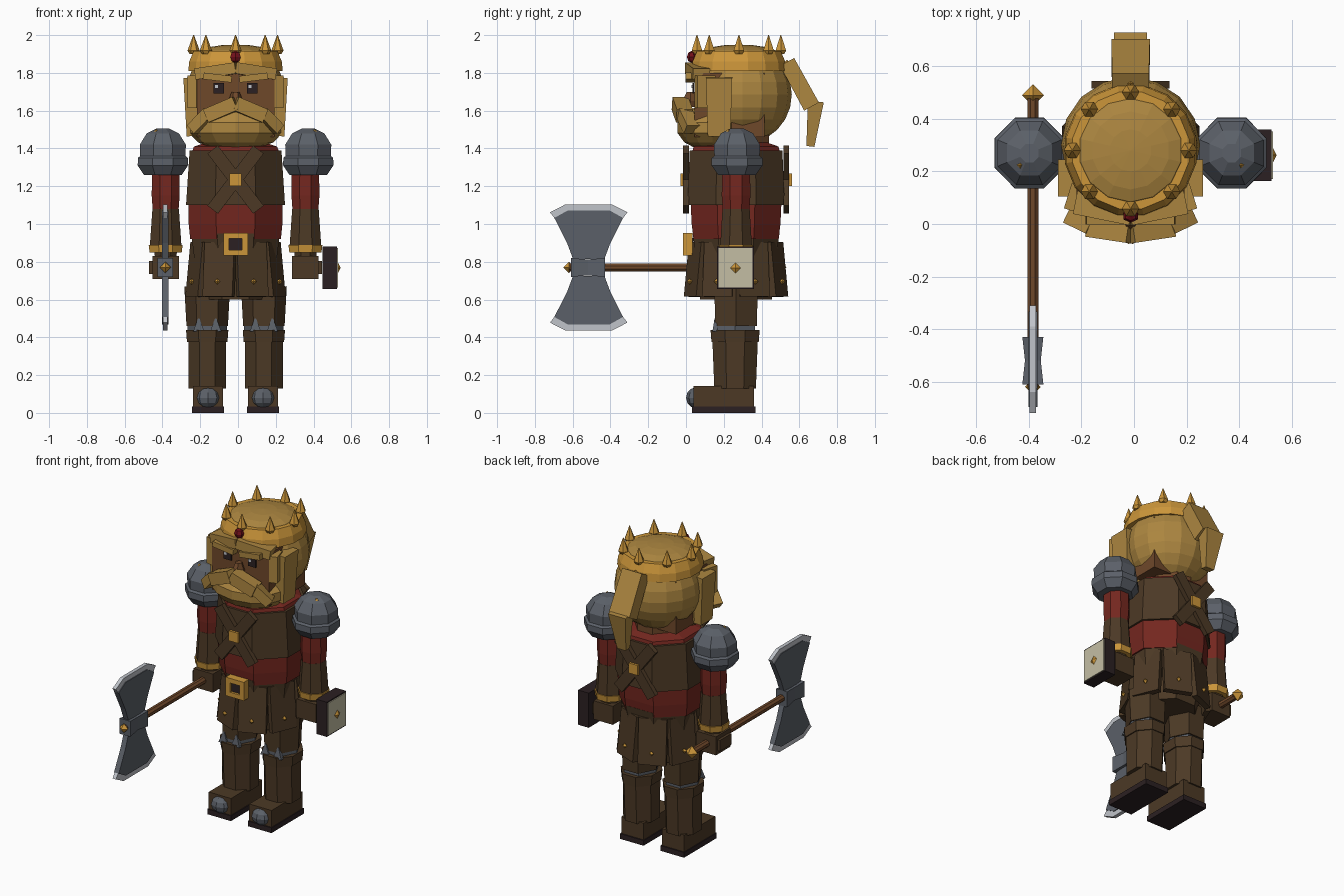
import bpy, bmesh, math
from mathutils import Matrix, Vector, Euler

old = bpy.data.objects.get("Cube")
if old:
    bpy.data.objects.remove(old)

CX, CY = -0.013, 0.265   # body axis


def material(name, code):
    rgb = [int(code[i:i + 2], 16) / 255 for i in (0, 2, 4)]
    lin = [c / 12.92 if c < 0.04 else ((c + 0.055) / 1.055) ** 2.4 for c in rgb]
    m = bpy.data.materials.new(name)
    m.use_nodes = True
    m.diffuse_color = (*lin, 1)
    m.node_tree.nodes["Principled BSDF"].inputs["Base Color"].default_value = (*lin, 1)
    return m


LEATHER = material("brown leather", "4c3925")
RED = material("red cloth", "74271f")
HAIR = material("blond hair", "ac8640")
GOLD = material("gold", "cc963a")
STEEL = material("dark steel", "5b6068")
EDGE = material("bright steel", "c0c4ca")
CREAM = material("cream", "c4bea4")
SKIN = material("tan brown", "6f482a")
DARK = material("near black", "2b2022")
GEM = material("red gem", "72101a")


def finish(name, bm, loc, mat, rot=(0, 0, 0)):
    bmesh.ops.recalc_face_normals(bm, faces=bm.faces)
    me = bpy.data.meshes.new(name)
    bm.to_mesh(me)
    bm.free()
    me.materials.append(mat)
    ob = bpy.data.objects.new(name, me)
    ob.location = (loc[0] + CX, loc[1], loc[2])
    ob.rotation_euler = rot
    bpy.context.collection.objects.link(ob)
    return ob


def box(name, loc, size, mat, rot=(0, 0, 0), taper=1.0):
    """Box whose lower end is scaled by taper."""
    bm = bmesh.new()
    bmesh.ops.create_cube(bm, size=1)
    for v in bm.verts:
        k = taper if v.co.z < 0 else 1
        v.co = Vector((v.co.x * size[0] * k, v.co.y * size[1] * k, v.co.z * size[2]))
    return finish(name, bm, loc, mat, rot)


def rings(name, loc, levels, n, mat, rot=(0, 0, 0)):
    """Loft through (z, half width, half depth) levels with flat sides outward."""
    bm = bmesh.new()
    k = 1 / math.cos(math.pi / n)
    loops = []
    for z, rx, ry in levels:
        angles = [(i + 0.5) * math.tau / n for i in range(n)]
        loops.append([bm.verts.new((math.sin(a) * rx * k, -math.cos(a) * ry * k, z)) for a in angles])
    for a, b in zip(loops, loops[1:]):
        for i in range(n):
            j = (i + 1) % n
            bm.faces.new((a[i], a[j], b[j], b[i]))
    bm.faces.new(loops[0])
    bm.faces.new(loops[-1])
    return finish(name, bm, loc, mat, rot)


def ball(name, loc, size, mat, u=12, v=8, rot=(0, 0, 0), keep=None):
    bm = bmesh.new()
    bmesh.ops.create_uvsphere(bm, u_segments=u, v_segments=v, radius=1)
    bmesh.ops.scale(bm, vec=size, verts=bm.verts)
    if keep:
        drop = [f for f in bm.faces if not keep(f.calc_center_median() + Vector(loc))]
        bmesh.ops.delete(bm, geom=drop, context='FACES')
    return finish(name, bm, loc, mat, rot)


def stud(name, loc, r, mat=GOLD):
    return ball(name, loc, (r, r, r), mat, 4, 2)


def plate(name, x, pts, thick, mat):
    """Flat outline in the y-z plane, given thickness along x."""
    bm = bmesh.new()
    f = bm.faces.new([bm.verts.new((-thick / 2, y, z)) for y, z in pts])
    out = bmesh.ops.extrude_face_region(bm, geom=[f])
    bmesh.ops.translate(bm, vec=(thick, 0, 0), verts=[g for g in out["geom"] if isinstance(g, bmesh.types.BMVert)])
    return finish(name, bm, (x, 0, 0), mat)


# Torso
rings("shirt", (0, CY, 0), [(0.92, .24, .225), (1.0, .248, .235), (1.11, .25, .24)], 8, RED)
rings("vest", (0, CY, 0), [(1.1, .262, .258), (1.39, .243, .245)], 8, LEATHER)
rings("collar", (0, CY, 0), [(1.37, .235, .235), (1.41, .22, .225), (1.44, .13, .14)], 8, RED)
rings("neck", (0, 0.3, 0), [(1.4, .13, .14), (1.55, .13, .14)], 8, SKIN)
rings("hips", (0, CY, 0), [(0.6, .17, .19), (0.75, .21, .2), (0.95, .235, .23)], 8, LEATHER)
for side, y in (("front", 0.0), ("back", 2 * CY)):
    for s in (-1, 1):
        box(side + "_strap", (0, y, 1.235), (.07, .03, .4), LEATHER, (0, s * .65, 0))
    box(side + "_strap_clasp", (0, y, 1.235), (.065, .06, .065), GOLD)

# Belt buckle and skirt panels
for dx in (-.05, .05):
    box("buckle_side", (dx, .01, .892), (.03, .05, .12), GOLD)
for dz in (-.045, .045):
    box("buckle_bar", (0, .01, .892 + dz), (.08, .05, .03), GOLD)
box("buckle_hole", (0, .02, .892), (.075, .04, .07), DARK)
for i in range(8):
    a = (i + 0.5) * math.tau / 8
    d = Vector((math.sin(a) * .95, -math.cos(a), 0))
    p = d * .232 + Vector((0, CY, .76))
    box("skirt_panel", p, (.17, .035, .29), LEATHER, (-.1, 0, a))
    q = d * .265 + Vector((0, CY, .695))
    stud("skirt_stud", q, .016)

for s, side in ((-1, "right"), (1, "left")):
    # Legs
    x = s * .15
    rings(side + "_thigh", (x, .265, 0), [(.46, .095, .11), (.67, .105, .115)], 6, LEATHER)
    rings(side + "_knee_band", (x, .26, 0), [(.42, .09, .105), (.48, .09, .105)], 6, STEEL)
    for dx in (-.045, .045):
        rings(side + "_knee_spike", (x + dx, .155, 0), [(.43, .03, .015), (.5, .004, .004)], 4, STEEL)
    rings(side + "_boot_cuff", (x, .26, 0), [(.375, .107, .125), (.44, .112, .13)], 8, LEATHER)
    rings(side + "_boot_shaft", (x, .26, 0), [(.13, .1, .11), (.38, .1, .12)], 8, LEATHER)
    box(side + "_boot_foot", (x * .97, .2, .085), (.16, .32, .115), LEATHER)
    box(side + "_sole", (x * .97, .2, .017), (.17, .335, .034), DARK)
    ball(side + "_toe_cap", (x * .97, .055, .08), (.066, .055, .055), STEEL, 8, 6)

    # Arms
    x = s * .37
    rings(side + "_sleeve", (x, CY, 0), [(1.07, .068, .07), (1.15, .074, .076), (1.3, .072, .074)], 8, RED)
    rings(side + "_forearm", (x, CY, 0), [(.88, .084, .084), (1.08, .07, .072)], 8, LEATHER)
    rings(side + "_cuff", (x, CY, 0), [(.85, .085, .085), (.89, .09, .09)], 8, GOLD)
    rings(side + "_wrist", (x, CY, 0), [(.8, .055, .055), (.86, .06, .06)], 8, LEATHER)
    box(side + "_hand", (x, CY, .77), (.14, .15, .12), LEATHER)
    box(side + "_fingers", (x + s * .045, CY, .77), (.085, .12, .07), LEATHER)

    # Shoulder armour
    px = s * .385
    rings(side + "_pauldron", (px, .27, 0), [
        (1.26, .1, .1), (1.31, .133, .135), (1.35, .132, .134), (1.36, .12, .12),
        (1.42, .122, .122), (1.48, .085, .085), (1.505, .035, .035)], 8, STEEL)
    stud(side + "_pauldron_stud", (s * .42, .225, 1.485), .018)

    # Face details
    box(side + "_eye", (s * .088, .038, 1.718), (.056, .009, .056), DARK)
    box(side + "_eye_glint", (s * .088 - .012, .034, 1.728), (.016, .009, .016), EDGE)
    box(side + "_brow", (s * .095, .025, 1.775), (.15, .055, .035), HAIR, (0, -s * .12, 0))
    box(side + "_fringe", (s * .1, .06, 1.81), (.22, .09, .06), HAIR, (0, s * .15, s * .2))
    box(side + "_sidelock", (s * .235, .175, 1.62), (.07, .14, .31), HAIR, (0, s * .04, 0), .85)
    box(side + "_cheek_lock", (s * .215, .1, 1.7), (.05, .1, .17), HAIR, (0, 0, s * .3))
    box(side + "_moustache", (s * .075, -.02, 1.605), (.17, .085, .075), HAIR, (0, s * .4, s * .15))
    box(side + "_moustache_tip", (s * .18, .01, 1.545), (.13, .075, .06), HAIR, (0, s * .75, s * .45))

# Head, beard and hair
box("face", (0, .23, 1.63), (.41, .37, .34), SKIN)
rings("nose", (0, .025, 0), [(1.62, .028, .035), (1.65, .034, .045), (1.7, .018, .02)], 6, SKIN)
ball("beard", (0, .14, 1.51), (.255, .19, .125), HAIR, 12, 7)
ball("hair", (0, .3, 1.685), (.265, .26, .262), HAIR, 16, 12,
     keep=lambda c: c.y > .2 or c.z > 1.76)
box("ponytail_top", (0, .6, 1.74), (.14, .085, .27), HAIR, (.5, 0, 0), 1.05)
box("ponytail_end", (0, .673, 1.53), (.125, .085, .24), HAIR, (-.12, 0, 0), .5)
stud("ponytail_tie", (0, .535, 1.83), .04)

# Crown
rings("crown_band", (0, .28, 0), [(1.81, .25, .25), (1.86, .245, .245), (1.915, .222, .222)], 16, GOLD)
ball("crown_dome", (0, .28, 1.9), (.21, .21, .05), HAIR, 14, 8)
for i in range(8):
    a = i * math.tau / 8
    p = (math.sin(a) * .222, .28 - math.cos(a) * .222, 0)
    rings("crown_spike", p, [(1.9, .018, .018), (1.918, .028, .028), (2.0, .002, .002)], 6, GOLD)
ball("crown_gem", (0, .03, 1.885), (.032, .025, .032), GEM, 6, 4)

# Axe held forward
AX, AZ = -.372, .77
LIE = (math.pi / 2, 0, 0)
rings("axe_handle", (AX, 0, AZ), [(-.5, .021, .021), (.62, .021, .021)], 8, SKIN, LIE)
stud("axe_pommel", (AX, .49, AZ), .042)
stud("axe_tip", (AX, -.62, AZ), .03)
rings("axe_hub", (AX, 0, AZ), [(.43, .04, .05), (.52, .03, .042), (.61, .04, .05)], 4, STEEL, LIE)
MID = -.515
half = [(.083, .045), (.115, .13), (.182, .262), (.11, .302)]
outer = [(.205, .292), (.125, .333)]
for s, side in ((-1, "lower"), (1, "upper")):
    def spread(pts):
        return [(MID + y, AZ + s * z) for y, z in pts] + [(MID - y, AZ + s * z) for y, z in reversed(pts)]
    plate(side + "_blade", AX, spread(half), .034, STEEL)
    inner = spread(half[2:])
    plate(side + "_cutting_edge", AX, spread(outer) + inner[::-1], .024, EDGE)

# Small shield on the left hand
box("shield_back", (.498, .262, .768), (.076, .195, .225), DARK)
box("shield_face", (.538, .262, .768), (.008, .18, .21), CREAM)
ball("shield_boss", (.538, .262, .768), (.018, .036, .036), GOLD, 4, 2)
